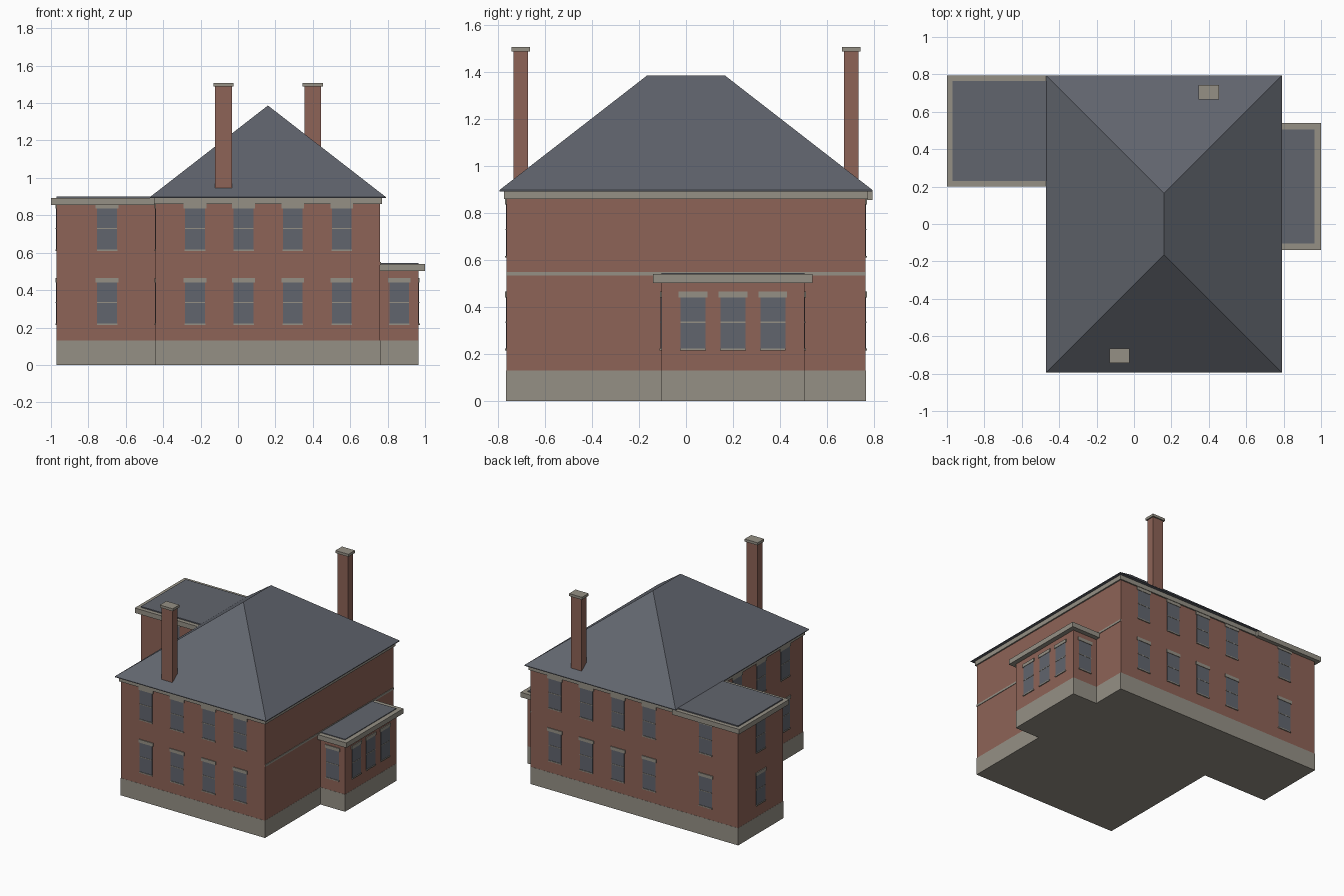
import bpy, bmesh

if "Cube" in bpy.data.objects:
    bpy.data.objects.remove(bpy.data.objects["Cube"], do_unlink=True)


def material(name, rgb):
    m = bpy.data.materials.new(name)
    m.use_nodes = True
    m.diffuse_color = (*rgb, 1)
    m.node_tree.nodes["Principled BSDF"].inputs["Base Color"].default_value = (*rgb, 1)
    return m


brick = material("red brick", (0.27, 0.125, 0.095))
stone = material("pale stone", (0.30, 0.28, 0.235))
slate = material("grey slate", (0.12, 0.13, 0.155))


def add_box(bm, x, y, z, index=0):
    """Add a box from (low, high) pairs along each axis."""
    corners = [bm.verts.new((a, b, c)) for a in sorted(x) for b in sorted(y) for c in z]
    quads = ((0, 1, 3, 2), (4, 6, 7, 5), (0, 4, 5, 1), (2, 3, 7, 6), (0, 2, 6, 4), (1, 5, 7, 3))
    for q in quads:
        bm.faces.new([corners[i] for i in q]).material_index = index


def finish(name, bm, mats):
    bmesh.ops.recalc_face_normals(bm, faces=bm.faces)
    mesh = bpy.data.meshes.new(name)
    bm.to_mesh(mesh)
    bm.free()
    for m in mats:
        mesh.materials.append(m)
    ob = bpy.data.objects.new(name, mesh)
    bpy.context.collection.objects.link(ob)
    return ob


def box(name, x, y, z, mat):
    bm = bmesh.new()
    add_box(bm, x, y, z)
    return finish(name, bm, [mat])


def grow(span, d):
    return (span[0] - d, span[1] + d)


# Footprints of the three blocks
MAIN = ((-0.44, 0.76), (-0.765, 0.765))
WING = ((-0.97, -0.44), (0.23, 0.765))
BAY = ((0.76, 0.965), (-0.105, 0.505))
PLINTH = 0.13

# Stone plinths and brick walls
for name, (x, y), top in (("main", MAIN, 0.88), ("wing", WING, 0.87), ("bay", BAY, 0.52)):
    box(name + "_plinth", grow(x, 0.001), grow(y, 0.001), (0, PLINTH), stone)
    box(name + "_walls", x, y, (PLINTH, top), brick)

# Cornices and flat roofs
box("main_cornice", grow(MAIN[0], 0.01), grow(MAIN[1], 0.01), (0.86, 0.895), stone)
box("wing_cornice", (-1.0, -0.44), grow(WING[1], 0.03), (0.855, 0.892), stone)
box("wing_flat_roof", WING[0], WING[1], (0.88, 0.9), slate)
box("bay_cornice", (0.76, 1.0), grow(BAY[1], 0.035), (0.503, 0.54), stone)
box("bay_flat_roof", BAY[0], BAY[1], (0.53, 0.545), slate)

# String course along the bay side
box("string_course", (0.75, 0.764), MAIN[1], (0.535, 0.55), stone)

# Hipped roof with a thin eave
bm = bmesh.new()
x, y = grow(MAIN[0], 0.03), grow(MAIN[1], 0.03)
low, high = [[bm.verts.new((a, b, z)) for a, b in
              ((x[0], y[0]), (x[1], y[0]), (x[1], y[1]), (x[0], y[1]))]
             for z in (0.893, 0.898)]
front, back = [bm.verts.new((0.16, b, 1.387)) for b in (-0.165, 0.165)]
bm.faces.new(low[::-1])
for i in range(4):
    j = (i + 1) % 4
    bm.faces.new((low[i], low[j], high[j], high[i]))
bm.faces.new((high[0], high[1], front))
bm.faces.new((high[1], high[2], back, front))
bm.faces.new((high[2], high[3], back))
bm.faces.new((high[3], high[0], front, back))
finish("hipped_roof", bm, [slate])

# Chimneys with stone caps
for name, cx, cy in (("front", -0.077, -0.704), ("back", 0.4, 0.704)):
    x, y = (cx - 0.045, cx + 0.045), (cy - 0.03, cy + 0.03)
    box(name + "_chimney", x, y, (0.9, 1.49), brick)
    box(name + "_chimney_cap", grow(x, 0.009), grow(y, 0.009), (1.488, 1.507), stone)


def window(name, axis, sign, wall, centre, sill):
    """Sash window on a wall facing sign * axis."""
    bm = bmesh.new()
    # half width, bottom, top, depth, material index
    for half, z0, z1, depth, index in (
            (0.053, 0.004, 0.23, 0.003, 1),      # glass
            (0.053, 0.118, 0.123, 0.005, 0),     # meeting rail
            (0.055, 0.0, 0.008, 0.007, 0),       # sill
            (0.061, 0.227, 0.251, 0.006, 0)):    # lintel
        along = (centre - half, centre + half)
        out = (wall - sign * 0.004, wall + sign * depth)
        xy = (out, along) if axis == "x" else (along, out)
        add_box(bm, *xy, (sill + z0, sill + z1), index)
    finish(name, bm, [stone, slate])


# Windows on each wall: side name, axis, sign, wall, centres, storeys
LOWER, UPPER = 0.214, 0.61
columns = (-0.23, 0.03, 0.293, 0.555)
for side, axis, sign, wall, centres, sills in (
        ("front", "y", -1, MAIN[1][0], columns, (LOWER, UPPER)),
        ("back", "y", 1, MAIN[1][1], (-0.70, *columns), (LOWER, UPPER)),
        ("main_side", "x", -1, MAIN[0][0], (-0.55, -0.265, 0.02), (LOWER, UPPER)),
        ("wing_front", "y", -1, WING[1][0], (-0.70,), (LOWER, UPPER)),
        ("wing_side", "x", -1, WING[0][0], (0.497,), (LOWER, UPPER)),
        ("bay_front", "y", -1, BAY[1][0], (0.862,), (LOWER,)),
        ("bay_back", "y", 1, BAY[1][1], (0.862,), (LOWER,)),
        ("bay_side", "x", 1, BAY[0][1], (0.03, 0.2, 0.37), (LOWER,))):
    for sill in sills:
        storey = "lower" if sill == LOWER else "upper"
        for n, c in enumerate(centres, 1):
            window(f"{side}_{storey}_window_{n}", axis, sign, wall, c, sill)
